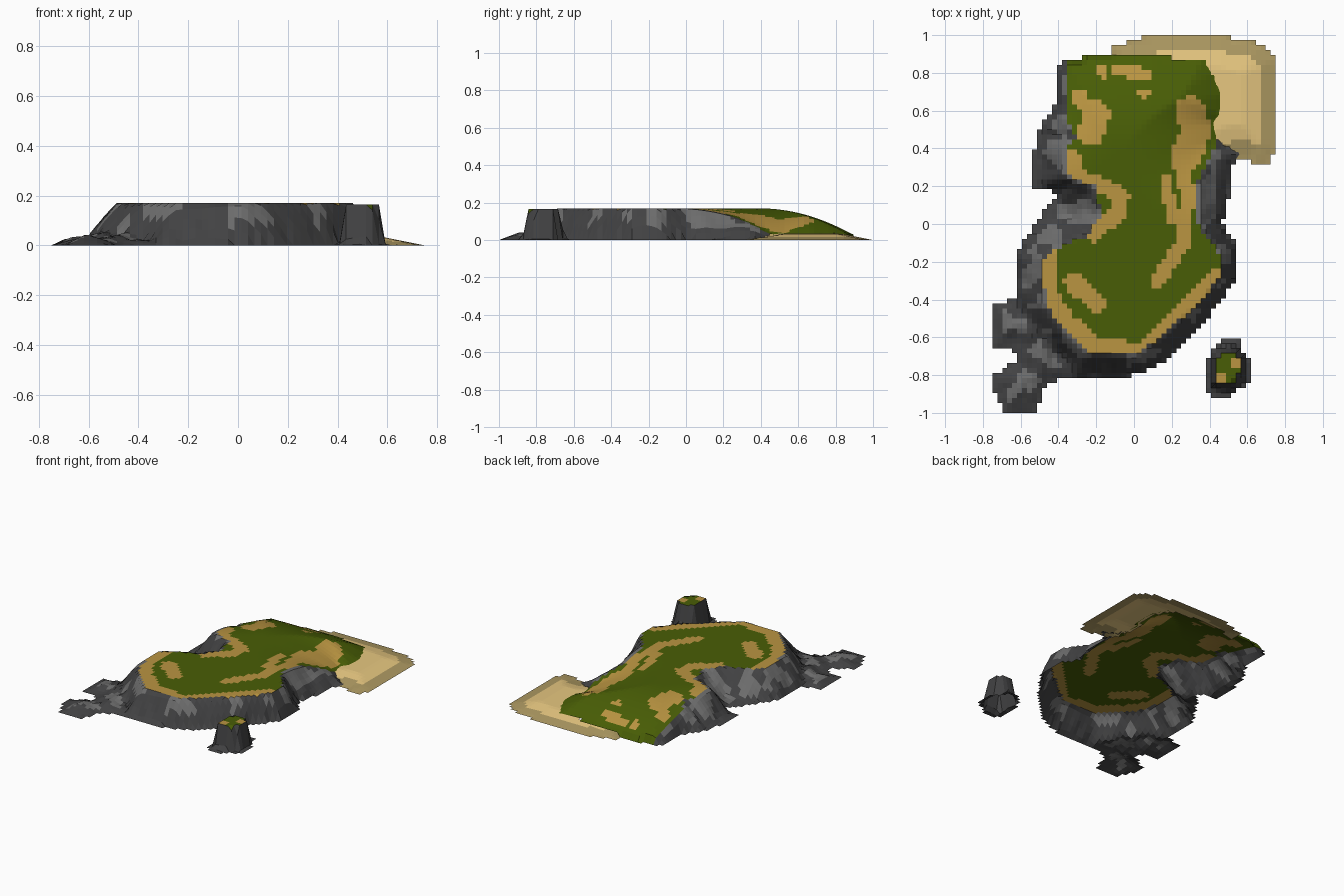
import bpy, bmesh, math
from mathutils import Vector, noise

if "Cube" in bpy.data.objects:
    bpy.data.objects.remove(bpy.data.objects["Cube"])

STEP = 1 / 38
TOP = 0.17


def material(name, rgb):
    m = bpy.data.materials.new(name)
    m.diffuse_color = (*[(c / 255) ** 2.2 for c in rgb], 1)
    m.use_nodes = True
    m.node_tree.nodes["Principled BSDF"].inputs["Base Color"].default_value = m.diffuse_color
    return m


MATS = [material("grass", (74, 94, 14)), material("soil", (184, 147, 67)),
        material("dark_rock", (68, 68, 69)), material("light_rock", (108, 108, 108)),
        material("sand", (230, 198, 127)), material("wet_sand", (172, 152, 98))]
GRASS, SOIL, DARK, LIGHT, SAND, WET = range(6)


def pts(*flat):
    return list(zip(flat[::2], flat[1::2]))


def inside(p, poly):
    hit = False
    for (ax, ay), (bx, by) in zip(poly, poly[1:] + poly[:1]):
        if (ay > p[1]) != (by > p[1]) and p[0] < ax + (p[1] - ay) * (bx - ax) / (by - ay):
            hit = not hit
    return hit


def dist(p, line, closed=False):
    best = 9
    segs = list(zip(line, line[1:] + (line[:1] if closed else [])))
    for (ax, ay), (bx, by) in segs or [(line[0], line[0])]:
        dx, dy = bx - ax, by - ay
        t = ((p[0] - ax) * dx + (p[1] - ay) * dy) / max(dx * dx + dy * dy, 1e-9)
        t = min(1, max(0, t))
        best = min(best, math.hypot(p[0] - ax - t * dx, p[1] - ay - t * dy))
    return best


# Outlines: north-east shore, grassy top and rocky foot of the main island
shore = pts(-.35, .88, .1, .89, .36, .87, .42, .80, .465, .68, .46, .58, .42, .53, .44, .45)
low_line = pts(-.47, .72) + shore
grass = shore + pts(.34, .22, .34, 0, .45, -.16, .45, -.29, .35, -.41, .16, -.58, .02, -.69,
                    -.24, -.68, -.38, -.55, -.47, -.42, -.48, -.18, -.38, -.12, -.25, -.06,
                    -.17, .05, -.21, .20, -.36, .26, -.36, .40, -.31, .46, -.36, .55, -.35, .72)
foot = shore + pts(.59, .38, .57, .34, .51, .31, .51, .16, .47, 0, .55, -.13, .55, -.30, .45, -.41,
                   .36, -.55, .13, -.75, -.03, -.81, -.39, -.81, -.48, -.88, -.52, -1.0, -.68, -1.0,
                   -.75, -.87, -.75, -.81, -.62, -.72, -.64, -.65, -.75, -.65, -.75, -.42,
                   -.63, -.40, -.63, -.18, -.56, -.05, -.45, .10, -.41, .16, -.54, .20, -.54, .34,
                   -.49, .53, -.42, .63, -.42, .80, -.37, .88)
# Bare soil strokes: (half width, path)
soil = [(.045, pts(-.44, -.15, -.44, -.38, -.35, -.52, -.2, -.65, .05, -.67, .15, -.58, .43, -.29)),
        (.05, pts(-.32, -.31, -.2, -.42)),
        (.045, pts(-.22, -.05, -.09, .05, -.07, .14, -.15, .2, -.31, .25, -.33, .35)),
        (.07, pts(-.20, .58, -.23, .48)), (.04, pts(-.30, .68, -.22, .58)),
        (.04, pts(.27, .35, .28, .1, .25, -.12, .12, -.30)),
        (.08, pts(.30, .60, .33, .50, .27, .35)),
        (.025, pts(-.17, .83, -.16, .79)), (.035, pts(-.08, .82, .05, .79)), (.03, pts(.05, .69)),
        (.03, pts(.16, .24, .21, .02)), (.03, pts(.53, -.74)), (.03, pts(.46, -.82))]


def sheet(name, outline, height, paint):
    """Grid-cell sheet clipped to an outline, open below, with its rim on the ground."""
    bm = bmesh.new()
    verts = {}

    def vert(i, j):
        if (i, j) not in verts:
            x, y = -0.75 + i * STEP, -1 + j * STEP
            verts[i, j] = bm.verts.new((x, y, height((x, y))))
        return verts[i, j]

    for i in range(57):
        for j in range(76):
            c = (-0.75 + (i + .5) * STEP, -1 + (j + .5) * STEP)
            if inside(c, outline):
                f = bm.faces.new([vert(i, j), vert(i + 1, j), vert(i + 1, j + 1), vert(i, j + 1)])
                f.material_index = paint(c)
    for v in bm.verts:
        # the seam between hill and beach keeps its height
        seam = v.co.x > -.1 and dist(v.co, shore) < .055
        if v.is_boundary and not seam:
            v.co.z = 0
    me = bpy.data.meshes.new(name)
    bm.to_mesh(me)
    bm.free()
    for m in MATS:
        me.materials.append(m)
    bpy.context.collection.objects.link(bpy.data.objects.new(name, me))


def plateau(p):
    d = min(1, dist(p, low_line) / .5) if inside(p, foot) else 0
    return .03 + (TOP - .03) * (1 - (1 - d) ** 2)


def cliff_width(p):
    return .11 if p[1] < -.6 or (p[0] > .1 and p[1] < 0) else .135


def rocky(top_line, foot_line, width, ledge_max, summit):
    def height(p):
        if inside(p, top_line):
            return summit(p)
        dg = max(0, dist(p, top_line, True) - .014)
        do = dist(p, foot_line, True)
        n = noise.noise(Vector((p[0] * 12, p[1] * 12, 3)))
        w = min(dg + do, width(p)) * (1 + .25 * n)
        ledge = min(ledge_max, do * .45) * (.75 + .6 * n)
        return min(summit(p), max(ledge, summit(p) * (1 - dg / max(w, .01)), 0))
    return height


def ground_paint(top_line):
    def paint(p):
        if inside(p, top_line):
            return SOIL if any(dist(p, path) < w for w, path in soil) else GRASS
        deep = dist(p, foot, True) > .05 and inside(p, foot)
        return LIGHT if deep and noise.noise(Vector((p[0] * 9, p[1] * 9, 1))) > 0 else DARK
    return paint


sheet("main_island", foot, rocky(grass, foot, cliff_width, .05, plateau), ground_paint(grass))

# Steep rock stack off the front right
stack_top = pts(.44, -.71, .50, -.68, .56, -.70, .56, -.79, .52, -.84, .44, -.84)
stack_foot = pts(.49, -.60, .56, -.60, .56, -.68, .63, -.72, .63, -.82, .55, -.88, .48, -.93,
                 .38, -.90, .38, -.74, .42, -.66)
sheet("rock_stack", stack_foot, rocky(stack_top, stack_foot, lambda p: .018, .008, lambda p: .165),
      ground_paint(stack_top))

# Sandy beach, just overlapping the lower edge of the hill
beach_rim = pts(-.12, .85, -.12, .95, .05, .97, .05, 1, .46, 1, .66, .96, .75, .87, .75, .42,
                .72, .32, .61, .32, .61, .35, .53, .35)
beach = beach_rim + pts(.42, .44, .40, .53, .44, .60, .44, .68, .40, .78, .345, .845, .1, .865)
sheet("beach", beach, lambda p: min(.034, .2 * dist(p, beach_rim)),
      lambda p: SAND if dist(p, beach_rim) > .085 else WET)
